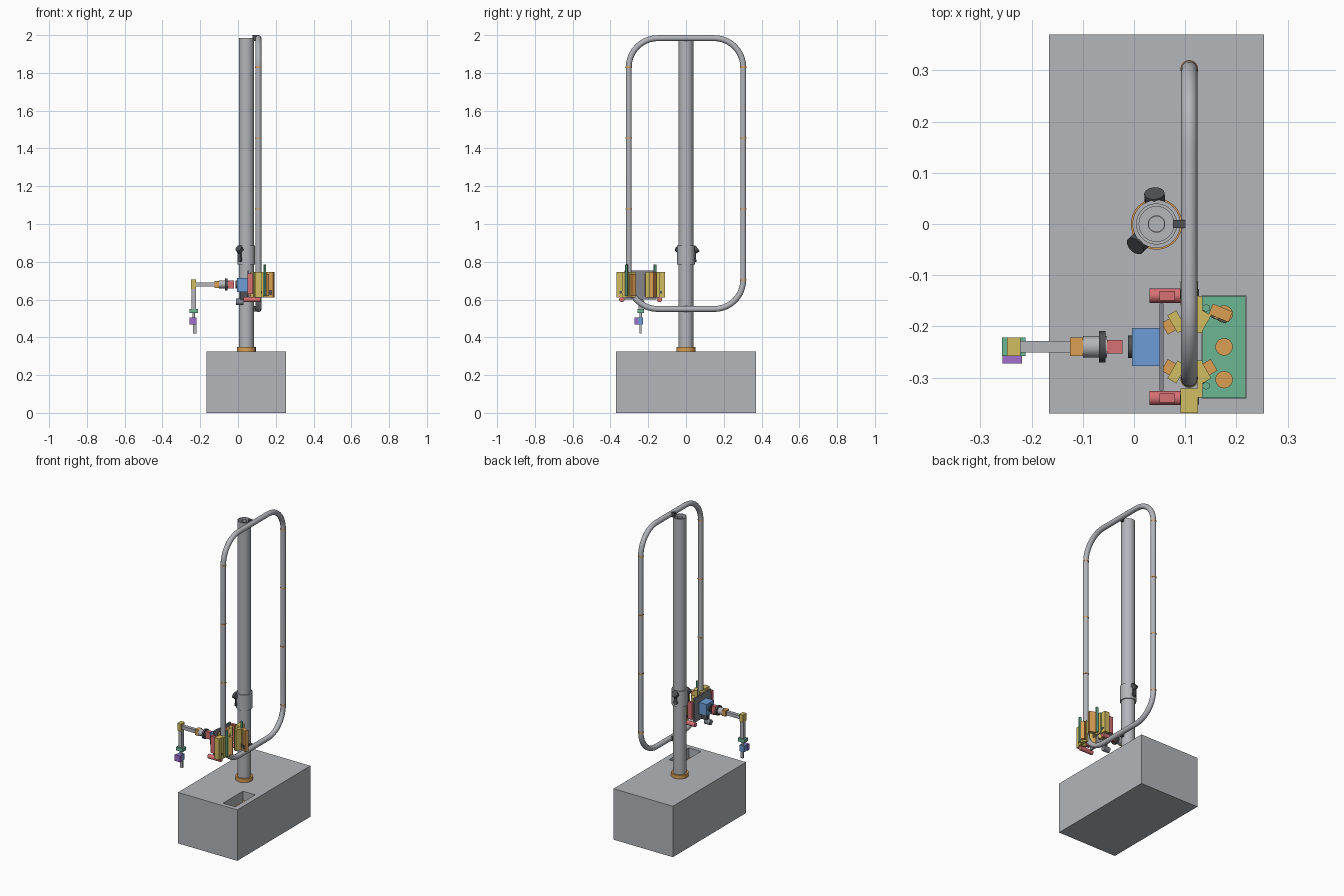
import bpy, bmesh, math
from mathutils import Vector, Matrix

if "Cube" in bpy.data.objects:
    bpy.data.objects.remove(bpy.data.objects["Cube"], do_unlink=True)


def material(name, *srgb):
    rgba = [(c / 255) ** 2.2 for c in srgb] + [1]
    m = bpy.data.materials.new(name)
    m.use_nodes = True
    m.diffuse_color = rgba
    m.node_tree.nodes["Principled BSDF"].inputs["Base Color"].default_value = rgba
    return m


GREY = material("light grey", 178, 180, 185)
DARK = material("dark grey", 80, 82, 86)
STEEL = material("steel grey", 130, 133, 140)
ORANGE = material("orange", 218, 158, 85)
YELLOW = material("yellow", 208, 188, 98)
RED = material("red", 214, 112, 116)
BLUE = material("blue", 108, 155, 212)
GREEN = material("green", 108, 180, 146)
PURPLE = material("purple", 158, 110, 205)


def finish(name, bm, mat):
    bmesh.ops.recalc_face_normals(bm, faces=bm.faces)
    me = bpy.data.meshes.new(name)
    bm.to_mesh(me)
    bm.free()
    me.materials.append(mat)
    ob = bpy.data.objects.new(name, me)
    bpy.context.collection.objects.link(ob)
    return ob


def smooth(ob):
    bpy.ops.object.select_all(action="DESELECT")
    ob.select_set(True)
    bpy.context.view_layer.objects.active = ob
    bpy.ops.object.shade_smooth_by_angle(angle=math.radians(35))


def box(name, mat, x, y, z, turn=0.0, pivot=(0, 0)):
    """Box from ranges, optionally turned about a vertical axis at pivot."""
    bm = bmesh.new()
    bmesh.ops.create_cube(bm, size=1)
    for v in bm.verts:
        v.co = [r[0] + (c + 0.5) * (r[1] - r[0]) for c, r in zip(v.co, (x, y, z))]
    move = Matrix.Translation((*pivot, 0)) @ Matrix.Rotation(turn, 4, "Z")
    bm.transform(move)
    return finish(name, bm, mat)


def rod(name, mat, start, end, r, sides=24):
    start, end = Vector(start), Vector(end)
    axis = end - start
    bm = bmesh.new()
    bmesh.ops.create_cone(bm, cap_ends=True, segments=sides, radius1=r, radius2=r, depth=axis.length)
    turn = Vector((0, 0, 1)).rotation_difference(axis).to_matrix().to_4x4()
    bm.transform(Matrix.Translation((start + end) / 2) @ turn)
    ob = finish(name, bm, mat)
    smooth(ob)
    return ob


def tube(name, mat, centre, z, outer, inner):
    """Upright open tube spun from its wall section."""
    bm = bmesh.new()
    wall = [bm.verts.new((centre[0] + r, centre[1], h))
            for r, h in ((outer, z[0]), (outer, z[1]), (inner, z[1]), (inner, z[0]))]
    edges = [bm.edges.new((wall[i], wall[(i + 1) % 4])) for i in range(4)]
    bmesh.ops.spin(bm, geom=wall + edges, cent=(*centre, 0), axis=(0, 0, 1),
                   angle=math.tau, steps=40)
    bmesh.ops.remove_doubles(bm, verts=bm.verts, dist=1e-5)
    ob = finish(name, bm, mat)
    smooth(ob)
    return ob


# Base box with a rectangular well holding posts
base = box("base_box", GREY, (-.166, .254), (-.37, .37), (0, .326))
cutter = box("well_cutter", GREY, (.133, .219), (-.341, -.14), (.2, .4))
cutter.hide_render = True
bpy.context.view_layer.objects.active = base
mod = base.modifiers.new("well", "BOOLEAN")
mod.operation, mod.object, mod.solver = "DIFFERENCE", cutter, "EXACT"
bpy.ops.object.modifier_apply(modifier=mod.name)
bpy.data.objects.remove(cutter, do_unlink=True)
box("well_floor", GREEN, (.134, .218), (-.34, -.141), (.2, .207))
for i in range(3):
    y = -.24 + (i - 1) * .064
    rod(f"well_post_{i}", ORANGE, (.176, y, .207), (.176, y, .285), .017)

# Mast with collar, sleeve and clamp knobs
MAST = (.044, 0)
tube("mast_collar", ORANGE, MAST, (.326, .35), .05, .035)
tube("mast", GREY, MAST, (.326, 1.985), .04, .034)
tube("mast_core", GREY, MAST, (.326, 1.98), .017, .015)
tube("mast_deck", GREY, MAST, (1.95, 1.955), .034, .017)
tube("mast_sleeve", GREY, MAST, (.785, .885), .047, .04)
for i, angle in enumerate((94, 226)):
    d = Vector((math.cos(math.radians(angle)), math.sin(math.radians(angle)), 0))
    hub = Vector((*MAST, .86)) + d * .04
    rod(f"knob_stem_{i}", DARK, hub, hub + d * .012, .012)
    rod(f"knob_{i}", DARK, hub + d * .004, hub + d * .02 + Vector((0, 0, .012)), .02, 12)
    rod(f"knob_lower_{i}", DARK, hub - Vector((0, 0, .05)), hub + d * .012 - Vector((0, 0, .045)), .014, 12)
    box(f"knob_bar_{i}", DARK, (.038, .052), (-.008, .008), (.8, .87), math.radians(angle), MAST)

# Looped rail with rounded corners
RX, RY, Z0, Z1, BEND = .108, .303, .55, 1.984, .154
path = []
for k, (sy, cz) in enumerate(((1, Z1 - BEND), (-1, Z1 - BEND), (-1, Z0 + BEND), (1, Z0 + BEND))):
    for s in range(11):
        a = math.pi / 2 * (k + s / 10)
        path.append((RX, sy * (RY - BEND) + BEND * math.cos(a), cz + BEND * math.sin(a)))
curve = bpy.data.curves.new("rail", "CURVE")
curve.dimensions = "3D"
curve.bevel_depth, curve.bevel_resolution = .016, 5
line = curve.splines.new("POLY")
line.points.add(len(path) - 1)
for point, co in zip(line.points, path):
    point.co = (*co, 1)
line.use_cyclic_u = True
curve.materials.append(GREY)
rail = bpy.data.objects.new("rail", curve)
bpy.context.collection.objects.link(rail)
bpy.ops.object.select_all(action="DESELECT")
rail.select_set(True)
bpy.context.view_layer.objects.active = rail
bpy.ops.object.convert(target="MESH")
smooth(bpy.context.view_layer.objects.active)
for side in (-1, 1):
    for i in range(4):
        z = .704 + i * .3753
        rod(f"rail_joint_{side}_{i}", ORANGE, (RX, side * RY, z - .003), (RX, side * RY, z + .003), .0172)
for label, z in (("upper", Z1), ("lower", Z0)):
    box(f"{label}_rail_bracket", DARK, (.076, .101), (-.008, .008), (z - .014, z + .016))

# Carriage plate, rollers and drive block
MID = -.24
box("carriage_plate", STEEL, (.05, .058), (MID - .085, MID + .085), (.6, .755))
box("drive_block", BLUE, (-.004, .05), (MID - .037, MID + .037), (.64, .715))
rod("drive_flange", DARK, (-.012, MID, .68), (-.004, MID, .68), .022)
rod("sensor_barrel", STEEL, (-.01, MID, .588), (.03, MID, .588), .017)
box("sensor_mount", DARK, (.01, .05), (MID - .012, MID + .012), (.6, .64))

# Two mirrored gripper sets of three shoes around an upright axis
SHOE = (.61, .745)
for label, side in (("front", -1), ("rear", 1)):
    cy = MID + side * .063
    hub = (RX, cy)
    ry = MID + side * .1
    rod(f"{label}_roller", RED, (.03, ry, .6), (.12, ry, .6), .014)
    box(f"{label}_roller_bracket", RED, (.05, .08), (ry - .009, ry + .009), (.63, .738))
    main = side * math.pi / 2
    box(f"{label}_shoe_main", YELLOW, (.018, .066), (-.017, .017), SHOE, main, hub)
    box(f"{label}_shoe_slot", DARK, (.03, .05), (-.0185, .0185), (.632, .645), main, hub)
    for i, spread in enumerate((-1, 1)):
        a = main + spread * math.radians(120)
        opened = side == 1 and math.cos(a) > 0
        box(f"{label}_shoe_{i}", YELLOW, (.018, .038), (-.02, .02), SHOE, a, hub)
        if not opened:
            box(f"{label}_pad_{i}", ORANGE, (.038, .056), (-.013, .013), (.62, .735), a, hub)
    px, py = .141, MID + side * .076
    rod(f"{label}_hinge_pin", GREEN, (px, py, .62), (px, py, .785), .008, 6)
    box(f"{label}_side_plate", YELLOW, (.124, .134), (cy - .036, cy + .036), SHOE)
    rod(f"{label}_bolt", DARK, (.13, cy, .65), (.138, cy, .65), .009, 12)

# Swung-open shoe on the rear gripper
tilt, hinge = math.radians(-22), (.15, -.166)
box("open_shoe", ORANGE, (0, .042), (-.011, .011), SHOE, tilt, hinge)
box("open_shoe_liner", DARK, (.004, .038), (-.015, -.011), (.625, .65), tilt, hinge)
box("open_shoe_strip", YELLOW, (.012, .02), (-.014, -.011), (.65, .74), tilt, hinge)

# Tool arm reaching sideways
for name, mat, x0, x1, r in (
        ("arm_plug", RED, -.053, -.022, .022),
        ("arm_disc", DARK, -.068, -.056, .031),
        ("arm_hub", GREY, -.1, -.053, .021),
        ("arm_coupling", ORANGE, -.125, -.1, .018),
        ("arm_bar", GREY, -.222, -.125, .011)):
    if name in ("arm_plug", "arm_bar", "arm_coupling"):
        q = r if name != "arm_plug" else .013
        box(name, mat, (x0, x1), (MID - q, MID + q), (.68 - r, .68 + r))
    else:
        rod(name, mat, (x0, MID, .68), (x1, MID, .68), r)
TX = -.235
box("arm_elbow", YELLOW, (TX - .013, TX + .013), (MID - .018, MID + .018), (.657, .705))
box("drop_bar", GREY, (TX - .012, TX + .012), (MID - .011, MID + .011), (.55, .657))
box("wrist_plate", GREEN, (TX - .023, TX + .023), (MID - .018, MID + .018), (.528, .55))
rod("wrist_pin", GREY, (TX, MID, .5), (TX, MID, .53), .007)
box("tool_cover", PURPLE, (TX - .022, TX + .016), (MID - .033, MID - .014), (.467, .506))
box("tool_block", BLUE, (TX - .018, TX + .014), (MID - .014, MID + .013), (.467, .506))
box("tool_tip", GREY, (TX - .003, TX + .014), (MID - .007, MID + .005), (.42, .467))
